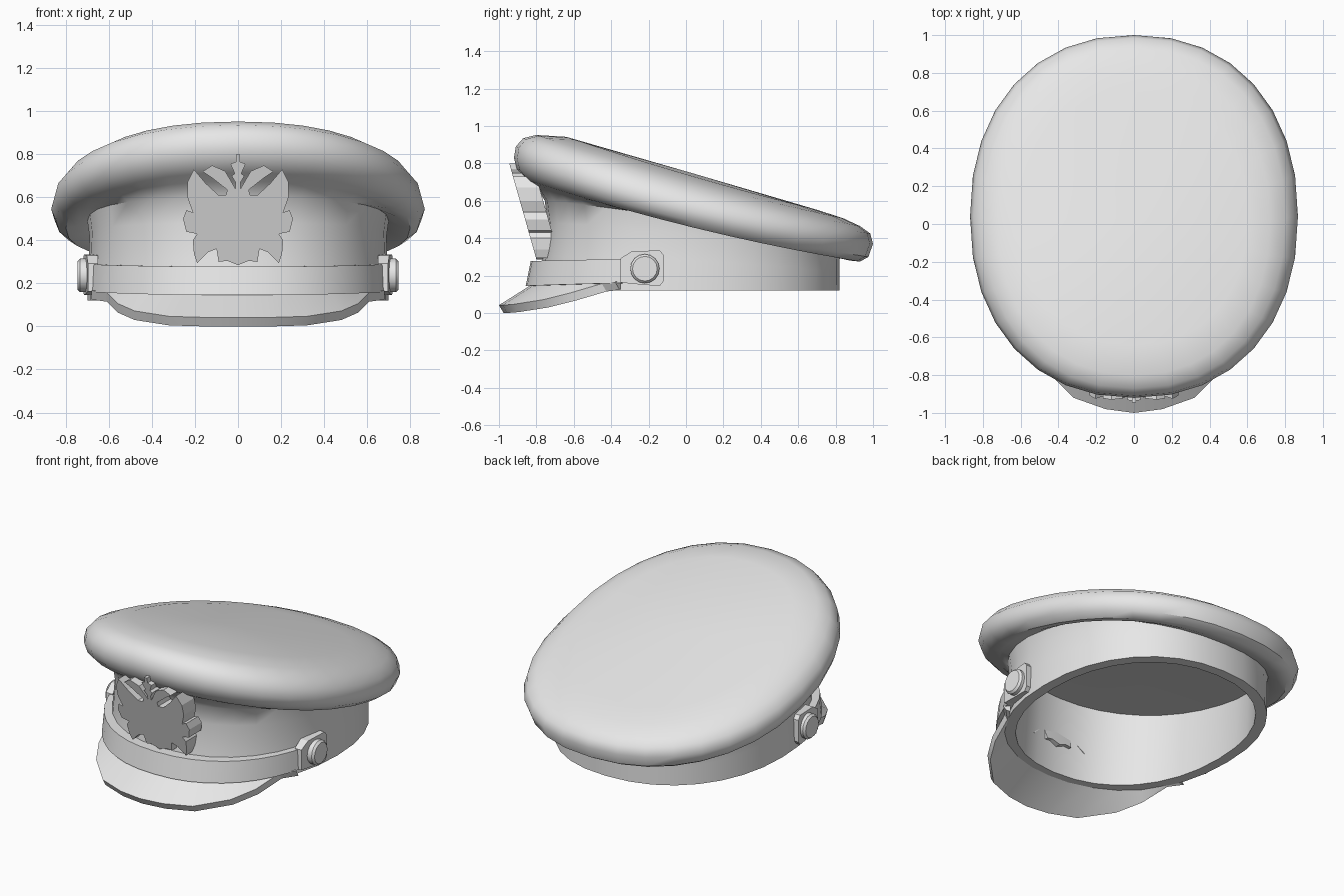
import bpy, bmesh, math

if "Cube" in bpy.data.objects:
    bpy.data.objects.remove(bpy.data.objects["Cube"])

grey = bpy.data.materials.new("light_grey")
grey.diffuse_color = (0.8, 0.8, 0.8, 1)
grey.use_nodes = True
grey.node_tree.nodes["Principled BSDF"].inputs["Base Color"].default_value = grey.diffuse_color


def make_object(name, verts, faces, angle=None):
    """Mesh object with outward normals, optionally smooth by angle."""
    bm = bmesh.new()
    vs = [bm.verts.new(v) for v in verts]
    for f in faces:
        bm.faces.new([vs[i] for i in f])
    bmesh.ops.recalc_face_normals(bm, faces=bm.faces[:])
    mesh = bpy.data.meshes.new(name)
    bm.to_mesh(mesh)
    bm.free()
    mesh.materials.append(grey)
    obj = bpy.data.objects.new(name, mesh)
    bpy.context.collection.objects.link(obj)
    if angle:
        bpy.ops.object.select_all(action='DESELECT')
        obj.select_set(True)
        bpy.context.view_layer.objects.active = obj
        bpy.ops.object.shade_smooth_by_angle(angle=math.radians(angle))
    return obj


def ring_point(ring, a):
    """Point on a squarish oval whose height differs at front, back and side."""
    rx, yf, yb, zf, zb, zs = ring
    e = 2 / 2.2
    u = math.copysign(abs(math.cos(a)) ** e, math.cos(a))
    v = math.copysign(abs(math.sin(a)) ** e, math.sin(a))
    z = zs + (zb - zf) / 2 * v + ((zf + zb) / 2 - zs) * v * v
    return (rx * u, (yf + yb) / 2 + (yb - yf) / 2 * v, z)


def bridge(a, b, n, closed):
    """Quads between two rows of n points starting at indices a and b."""
    return [(a + i, a + (i + 1) % n, b + (i + 1) % n, b + i)
            for i in range(n if closed else n - 1)]


def bar(name, rows, angle=None):
    """Closed bar from four long rows of points, with end caps."""
    n = len(rows[0])
    faces = []
    for k in range(4):
        faces += bridge(k * n, (k + 1) % 4 * n, n, False)
    faces += [tuple(k * n for k in range(4)), tuple(k * n + n - 1 for k in range(4))]
    return make_object(name, [p for r in rows for p in r], faces, angle)


# Cap body: lining, band, flared front, padded rim and flat sloping top
# (half width, front y, back y, front z, back z, side z)
N = 32
rings = [
    (.63, -.68, .755, .60, .30, .47),
    (.635, -.725, .755, .12, .12, .12),
    (.70, -.79, .82, .12, .12, .12),
    (.695, -.765, .82, .30, .22, .28),
    (.69, -.74, .82, .48, .28, .42),
    (.70, -.755, .825, .60, .30, .49),
    (.75, -.80, .88, .675, .28, .465),
    (.80, -.86, .93, .715, .275, .458),
    (.845, -.905, .975, .77, .30, .49),
    (.868, -.92, 1.0, .83, .37, .545),
    (.85, -.91, .985, .89, .425, .61),
    (.80, -.87, .93, .935, .465, .665),
    (.72, -.80, .84, .952, .507, .705),
    (.60, -.64, .70, .942, .552, .733),
]
verts, faces = [], []
for r in rings:
    verts += [ring_point(r, 2 * math.pi * i / N) for i in range(N)]
for k in range(len(rings) - 1):
    faces += bridge(k * N, (k + 1) * N, N, True)
for start, centre in ((0, (0, .04, .46)), ((len(rings) - 1) * N, (0, .04, .746))):
    c = len(verts)
    verts.append(centre)
    faces += [(start + i, start + (i + 1) % N, c) for i in range(N)]
make_object("cap_body", verts, faces, 40)

# Visor: outer edge (x, y, underside z) and inner edge tucked into the band
outer = [(0, -1, 0), (.15, -.98, 0), (.32, -.92, .005), (.48, -.76, .03),
         (.56, -.62, .065), (.61, -.45, .115), (.68, -.38, .125)]
inner = [(0, -.765), (.14, -.755), (.28, -.715), (.42, -.64),
         (.52, -.55), (.59, -.43), (.65, -.35)]


def mirrored(pts):
    return [(-p[0],) + tuple(p[1:]) for p in pts[:0:-1]] + [tuple(p) for p in pts]


bar("visor", [
    mirrored([(x, y, z + .042) for x, y, z in outer]),
    mirrored([(x, y, .19 - .03 * x) for x, y in inner]),
    mirrored([(x, y, .125) for x, y in inner]),
    mirrored([(x, y + .025, z) for x, y, z in outer])], 30)

# Chin strap around the front of the band
angles = [math.radians(197 + 146 * i / 18) for i in range(19)]
strap_rings = [(.722, -.83, .82, .278, .29, .292), (.722, -.857, .82, .145, .16, .165),
               (.68, -.74, .82, .145, .16, .165), (.68, -.74, .82, .278, .29, .292)]
bar("chin_strap", [[ring_point(r, a) for a in angles] for r in strap_rings], 35)

# Strap end tabs and round buttons on both sides
tab = [(-.35, .292), (-.29, .33), (-.14, .335), (-.12, .31),
       (-.12, .17), (-.14, .145), (-.22, .15), (-.35, .163)]
for side, label in ((1, "right"), (-1, "left")):
    n = len(tab)
    tv = [(side * (.718 + .09 * (y + .12)), y, z) for y, z in tab]
    tv += [(side * .65, y, z) for y, z in tab]
    make_object("strap_tab_" + label, tv,
                bridge(0, n, n, True) + [tuple(range(n)), tuple(range(n, 2 * n))])
    # disc with a bevelled outer edge
    m = 16
    bv, bf = [], []
    for x, r in ((.67, .078), (.733, .078), (.746, .066)):
        bv += [(side * x, -.22 + r * math.cos(2 * math.pi * i / m),
                .237 + r * math.sin(2 * math.pi * i / m)) for i in range(m)]
    bf = bridge(0, m, m, True) + bridge(m, 2 * m, m, True)
    bf += [tuple(range(m)), tuple(range(2 * m, 3 * m))]
    make_object("button_" + label, bv, bf, 30)

# Front crest: winged silhouette leaning forward, half outline mirrored
half = [(0, .285), (.05, .305), (.09, .30), (.10, .36), (.14, .345), (.19, .295),
        (.205, .34), (.21, .40), (.19, .43), (.24, .44), (.255, .50), (.24, .54),
        (.21, .53), (.235, .60), (.235, .67), (.205, .73), (.15, .665), (.09, .61),
        (.055, .61), (.05, .635), (.12, .69), (.165, .72), (.12, .748), (.06, .722),
        (.035, .68), (.012, .64), (.012, .67), (.03, .70), (.015, .71), (.035, .755),
        (.01, .765), (.01, .80)]
outline = half + [(-x, z) for x, z in half[:0:-1]]
n = len(outline)
front = [(x, -.945 + (.8 - z) * .283, z) for x, z in outline]
back = [(x, y + .125, z) for x, y, z in front]
make_object("front_crest", front + back,
            bridge(0, n, n, True) + [tuple(range(n)), tuple(range(n, 2 * n))])
